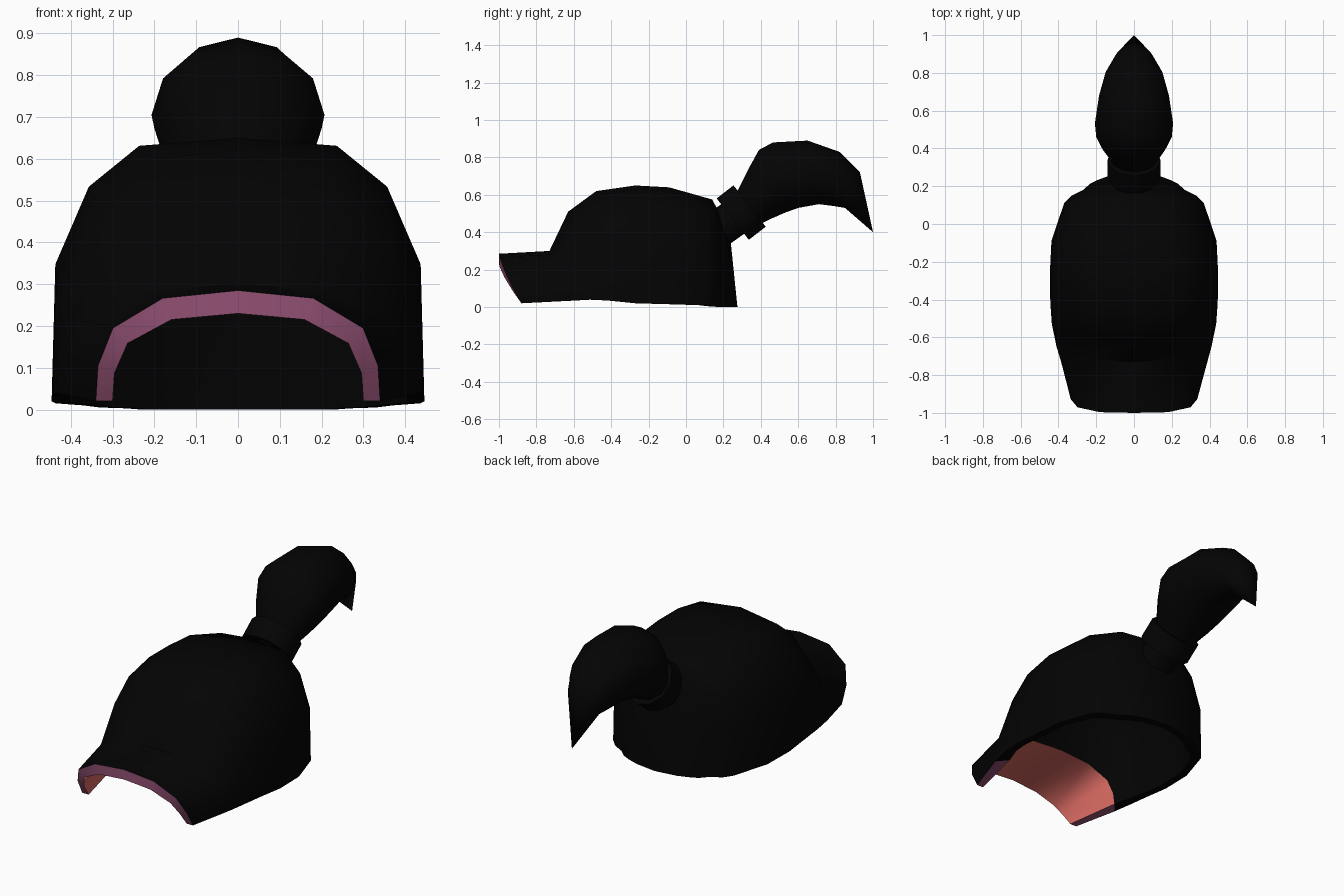
import bpy, bmesh, math
from mathutils import Vector

if "Cube" in bpy.data.objects:
    bpy.data.objects.remove(bpy.data.objects["Cube"])


def material(name, rgb):
    m = bpy.data.materials.new(name)
    m.diffuse_color = (*rgb, 1)
    m.use_nodes = True
    m.node_tree.nodes["Principled BSDF"].inputs["Base Color"].default_value = m.diffuse_color
    return m


BLACK = material("black", (0.001, 0.001, 0.001))
PINK = material("mouth_pink", (0.68, 0.14, 0.12))
PURPLE = material("lip_purple", (0.30, 0.085, 0.18))


def finish(name, bm, mats, angle):
    bmesh.ops.remove_doubles(bm, verts=bm.verts, dist=0.0005)
    bmesh.ops.recalc_face_normals(bm, faces=bm.faces)
    mesh = bpy.data.meshes.new(name)
    bm.to_mesh(mesh)
    bm.free()
    for m in mats:
        mesh.materials.append(m)
    ob = bpy.data.objects.new(name, mesh)
    bpy.context.collection.objects.link(ob)
    bpy.ops.object.select_all(action='DESELECT')
    ob.select_set(True)
    bpy.context.view_layer.objects.active = ob
    bpy.ops.object.shade_smooth_by_angle(angle=math.radians(angle))
    return ob


def skin(bm, a, b, mat=0, closed=False):
    n = len(a)
    for i in range(n if closed else n - 1):
        j = (i + 1) % n
        bm.faces.new((a[i], a[j], b[j], b[i])).material_index = mat


# Half-arch shapes (x and z fractions) at the mouth and over the dome
MOUTH = [(0, 1), (0.53, 0.93), (0.88, 0.66), (0.985, 0.32), (1, 0)]
DOME = [(0, 1), (0.53, 0.97), (0.80, 0.815), (0.98, 0.52), (1, 0)]


def arch(bm, y, w, top, bottom, slant, bend, k):
    half = []
    for (mx, mz), (dx, dz) in zip(MOUTH, DOME):
        fx, fz = mx + (dx - mx) * k, mz + (dz - mz) * k
        half.append((fx, y + slant * (1 - fz) ** 1.3 - bend * fx * fx, fz))
    pts = [(-fx, yy, fz) for fx, yy, fz in reversed(half[1:])] + half
    return [bm.verts.new((fx * w, yy, bottom + fz * (top - bottom)))
            for fx, yy, fz in pts]


# Head shell: y, half width, top z, bottom z, slant, bend, dome blend
OUTER = [(-1.0, 0.34, 0.285, 0.02, 0.12, 0, 0),
         (-0.73, 0.41, 0.30, 0.035, 0.02, -0.06, 0),
         (-0.63, 0.435, 0.51, 0.04, 0.0, -0.10, 0.45),
         (-0.48, 0.443, 0.62, 0.035, 0.0, -0.06, 0.75),
         (-0.27, 0.446, 0.65, 0.02, 0, 0, 1),
         (-0.09, 0.437, 0.64, 0.015, 0, 0, 1),
         (0.14, 0.37, 0.575, 0.01, 0, 0.03, 1),
         (0.18, 0.33, 0.50, 0.005, 0, 0.03, 1),
         (0.24, 0.27, 0.34, 0.003, 0, 0.06, 1),
         (0.275, 0.23, 0.0, 0.0, 0, 0.06, 1)]
INNER = [(-1.0, 0.30, 0.23, 0.02, 0.12, 0, 0),
         (-0.60, 0.36, 0.235, 0.035, 0.01, 0, 0),
         (-0.58, 0.39, 0.46, 0.04, 0.0, -0.08, 0.45),
         (-0.46, 0.403, 0.57, 0.035, 0.0, -0.05, 0.75),
         (-0.27, 0.406, 0.60, 0.02, 0, 0, 1),
         (-0.09, 0.397, 0.59, 0.015, 0, 0, 1),
         (0.10, 0.335, 0.53, 0.01, 0, 0.03, 1),
         (0.14, 0.295, 0.46, 0.005, 0, 0.03, 1),
         (0.20, 0.24, 0.32, 0.003, 0, 0.06, 1),
         (0.235, 0.20, 0.0, 0.0, 0, 0.06, 1)]
bm = bmesh.new()
out = [arch(bm, *s) for s in OUTER]
inn = [arch(bm, *s) for s in INNER]
for i in range(len(out) - 1):
    skin(bm, out[i], out[i + 1])
    skin(bm, inn[i], inn[i + 1], 1 if i == 0 else 0)
    for e in (0, -1):  # bottom rim on each side
        f = bm.faces.new((out[i][e], out[i + 1][e], inn[i + 1][e], inn[i][e]))
        f.material_index = 2 if i == 0 else 0
skin(bm, out[0], inn[0], 2)
skin(bm, out[-1], inn[-1])
finish("head_shell", bm, [BLACK, PINK, PURPLE], 50)


# Tail joints: tilted cylinders
def joint(name, a, b, r):
    a, b = Vector((0, *a)), Vector((0, *b))
    bm = bmesh.new()
    bmesh.ops.create_cone(bm, cap_ends=True, segments=12, radius1=r, radius2=r,
                          depth=(b - a).length)
    rot = (b - a).to_track_quat('Z', 'X').to_matrix().to_4x4()
    bmesh.ops.transform(bm, matrix=rot, verts=bm.verts)
    bmesh.ops.translate(bm, vec=(a + b) / 2, verts=bm.verts)
    finish(name, bm, [BLACK], 50)


joint("tail_root", (0.15, 0.40), (0.27, 0.485), 0.10)
joint("tail_collar", (0.25, 0.47), (0.34, 0.54), 0.14)

# Stinger: rings between upper and lower (y, z) profile points, with half width
RINGS = [((0.27, 0.61), (0.39, 0.44), 0.115),
         ((0.335, 0.74), (0.45, 0.47), 0.165),
         ((0.39, 0.84), (0.53, 0.505), 0.20),
         ((0.465, 0.88), (0.60, 0.53), 0.207),
         ((0.65, 0.89), (0.71, 0.55), 0.185),
         ((0.82, 0.83), (0.79, 0.54), 0.15),
         ((0.93, 0.72), (0.85, 0.53), 0.10)]
bm = bmesh.new()
rings = []
for up, low, w in RINGS:
    u, l = Vector((0, *up)), Vector((0, *low))
    angles = [2 * math.pi * i / 12 for i in range(12)]
    rings.append([bm.verts.new((u + l) / 2 + (u - l) / 2 * math.cos(t)
                               + Vector((w * math.sin(t), 0, 0))) for t in angles])
for a, b in zip(rings, rings[1:]):
    skin(bm, a, b, closed=True)
bm.faces.new(rings[0])
tip = bm.verts.new((0, 1.0, 0.40))
for i in range(12):
    bm.faces.new((rings[-1][i], rings[-1][(i + 1) % 12], tip))
finish("stinger", bm, [BLACK], 50)
